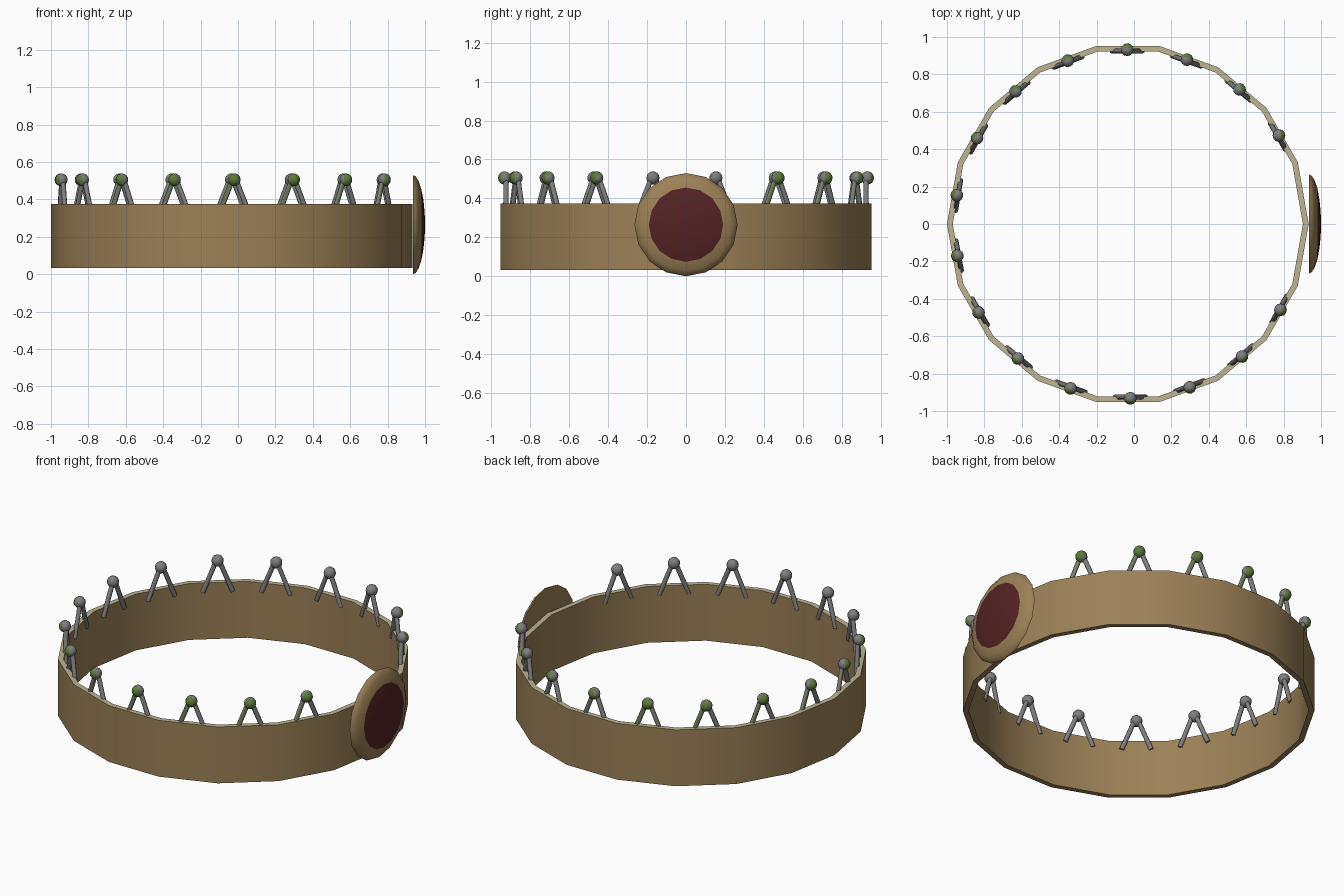
import bpy, bmesh
from math import sin, cos, pi, radians, sqrt
from mathutils import Matrix, Vector

if "Cube" in bpy.data.objects:
    bpy.data.objects.remove(bpy.data.objects["Cube"])


def material(name, rgb):
    m = bpy.data.materials.new(name)
    m.use_nodes = True
    m.diffuse_color = (*rgb, 1)
    m.node_tree.nodes["Principled BSDF"].inputs["Base Color"].default_value = (*rgb, 1)
    return m


BRONZE = material("bronze", (0.33, 0.217, 0.095))
CREAM = material("pale rim", (0.52, 0.46, 0.29))
RED = material("dark red", (0.089, 0.016, 0.018))
GREEN = material("green", (0.107, 0.195, 0.038))
GREY = material("grey metal", (0.21, 0.21, 0.21))


def finish(name, bm, mats, angle=35):
    bmesh.ops.recalc_face_normals(bm, faces=bm.faces)
    me = bpy.data.meshes.new(name)
    bm.to_mesh(me)
    bm.free()
    for m in mats:
        me.materials.append(m)
    ob = bpy.data.objects.new(name, me)
    bpy.context.collection.objects.link(ob)
    bpy.ops.object.select_all(action='DESELECT')
    ob.select_set(True)
    bpy.context.view_layer.objects.active = ob
    bpy.ops.object.shade_smooth_by_angle(angle=radians(angle))
    return ob


def lathe(profile, sides):
    """Turn a closed (radius, height) outline around z."""
    bm = bmesh.new()
    verts = [bm.verts.new((r, 0, z)) for r, z in profile]
    edges = [bm.edges.new((verts[i - 1], verts[i])) for i in range(len(verts))]
    bmesh.ops.spin(bm, geom=verts + edges, axis=(0, 0, 1), cent=(0, 0, 0),
                   angle=2 * pi, steps=sides, use_merge=True)
    bmesh.ops.remove_doubles(bm, verts=bm.verts, dist=1e-5)
    return bm


SIDES, OUTER, INNER = 18, 0.967, 0.936
BOTTOM, TOP = 0.033, 0.375
CENTRE_X = -0.033

# Band: faceted hoop with a pale upper rim
bm = lathe([(OUTER, BOTTOM), (OUTER, TOP), (INNER, TOP), (INNER, BOTTOM)], SIDES)
for f in bm.faces:
    f.material_index = int(f.calc_center_median().z > TOP - 0.01)
bmesh.ops.translate(bm, verts=bm.verts, vec=(CENTRE_X, 0, 0))
finish("band", bm, [BRONZE, CREAM])

# Medallion: shallow dome facing +x with a red centre
RAD, DEPTH, RED_RAD = 0.265, 0.065, 0.191
radii = [RAD, 0.258, 0.235, RED_RAD, 0.13, 0.065, 0]
dome = [(r, DEPTH * sqrt(1 - (r / RAD) ** 2)) for r in radii]
bm = lathe(dome + [(0, 0)], 16)
for f in bm.faces:
    c = f.calc_center_median()
    f.material_index = int(c.z > 0.01 and c.xy.length < RED_RAD - 0.01)
bmesh.ops.transform(bm, verts=bm.verts, matrix=Matrix.Translation((0.935, 0, RAD))
                    @ Matrix.Rotation(pi / 2, 4, 'Y'))
finish("medallion", bm, [BRONZE, RED], 50)


# Prongs: two slanted legs and a ball, local +x pointing outward
def prong_leg(bm, side):
    a, b = Vector((0.925, side * 0.082, 0.32)), Vector((0.925, side * 0.012, 0.498))
    turn = (b - a).to_track_quat('Z', 'Y').to_matrix().to_4x4()
    bmesh.ops.create_cone(bm, cap_ends=True, segments=8, radius1=0.0135, radius2=0.0135,
                          depth=(b - a).length,
                          matrix=Matrix.Translation((a + b) / 2) @ turn)


def prong_ball(bm):
    start = len(bm.faces)
    bmesh.ops.create_uvsphere(bm, u_segments=12, v_segments=8, radius=0.034,
                              matrix=Matrix.Translation((0.932, 0, 0.505)))
    bm.normal_update()
    bm.faces.ensure_lookup_table()
    # Green on the outward side only
    for f in bm.faces[start:]:
        f.material_index = int(f.normal.x > 0.4)


for k in range(1, SIDES - 1):
    bm = bmesh.new()
    for side in (-1, 1):
        prong_leg(bm, side)
    prong_ball(bm)
    spot = Matrix.Translation((CENTRE_X + 0.005, 0, 0)) @ Matrix.Rotation(
        radians(10.5 + 20 * k), 4, 'Z')
    bmesh.ops.transform(bm, verts=bm.verts, matrix=spot)
    finish(f"prong_{k:02d}", bm, [GREY, GREEN], 50)
